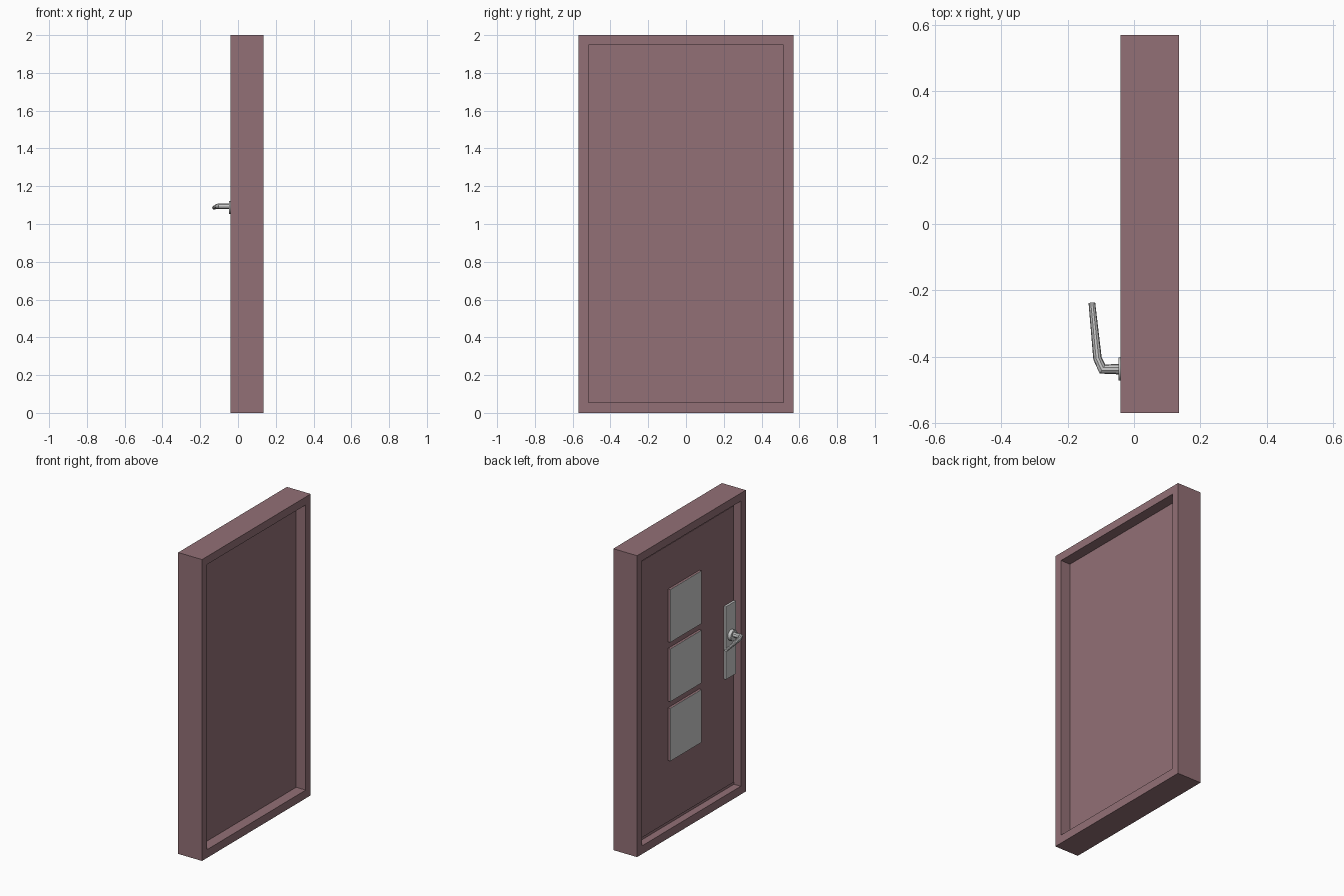
import bpy, bmesh
from mathutils import Vector

if "Cube" in bpy.data.objects:
    bpy.data.objects.remove(bpy.data.objects["Cube"])

pink = bpy.data.materials.new("painted_wood")
pink.diffuse_color = (0.29, 0.162, 0.181, 1)
pink.use_nodes = True
pink.node_tree.nodes["Principled BSDF"].inputs["Base Color"].default_value = pink.diffuse_color


def finish(name, bm, mat=None):
    bmesh.ops.recalc_face_normals(bm, faces=bm.faces)
    me = bpy.data.meshes.new(name)
    bm.to_mesh(me)
    bm.free()
    ob = bpy.data.objects.new(name, me)
    bpy.context.collection.objects.link(ob)
    if mat:
        me.materials.append(mat)
    return ob


def box(name, x, y, z, mat=None):
    """Box from (min, max) ranges on each axis."""
    bm = bmesh.new()
    bmesh.ops.create_cube(bm, size=1)
    for v in bm.verts:
        v.co = Vector([(a + b) / 2 + c * (b - a) for (a, b), c in zip((x, y, z), v.co)])
    return finish(name, bm, mat)


def ring(name, x, outer, inner, mat):
    """Rectangular surround; outer and inner are (half width, z low, z high)."""
    bm = bmesh.new()
    loops = []
    for px, (w, lo, hi) in ((x[0], outer), (x[1], outer), (x[1], inner), (x[0], inner)):
        loops.append([bm.verts.new((px, y, z)) for y, z in ((-w, lo), (w, lo), (w, hi), (-w, hi))])
    for i in range(4):
        a, b = loops[i], loops[(i + 1) % 4]
        for j in range(4):
            k = (j + 1) % 4
            bm.faces.new((a[j], a[k], b[k], b[j]))
    return finish(name, bm, mat)


# Surround, backing panel and the raised door leaf
ring("door_frame", (-0.04, 0.135), (0.57, 0, 2), (0.517, 0.055, 1.947), pink)
box("back_panel", (0.01, 0.065), (-0.517, 0.517), (0.055, 1.947), pink)
box("door_leaf", (-0.01, 0.01), (-0.487, 0.487), (0.086, 1.92), pink)

# Three square windows
for i in range(3):
    z = 0.493 + 0.394 * i
    box(f"window_rim_{i + 1}", (-0.025, -0.01), (-0.125, 0.203), (z, z + 0.35), pink)
    box(f"window_pane_{i + 1}", (-0.027, -0.025), (-0.125, 0.203), (z, z + 0.35))

# Lock plate
box("lock_plate", (-0.025, -0.01), (-0.488, -0.383), (0.81, 1.293))

# Round rose behind the handle
bpy.ops.mesh.primitive_cylinder_add(vertices=32, radius=0.035, depth=0.022,
                                    location=(-0.036, -0.437, 1.087), rotation=(0, 1.5707963, 0))
rose = bpy.context.object
rose.name = "handle_rose"
bpy.ops.object.shade_smooth_by_angle()

# Bent lever handle: swept tube with tapering radius
path = [(-0.045, -0.437, 1.094, 0.016), (-0.095, -0.437, 1.094, 0.016),
        (-0.110, -0.405, 1.094, 0.013), (-0.127, -0.237, 1.086, 0.010)]
cu = bpy.data.curves.new("lever_handle", "CURVE")
cu.dimensions = "3D"
cu.bevel_depth = 1
cu.bevel_resolution = 3
cu.use_fill_caps = True
sp = cu.splines.new("POLY")
sp.points.add(len(path) - 1)
for p, (x, y, z, r) in zip(sp.points, path):
    p.co = (x, y, z, 1)
    p.radius = r
lever = bpy.data.objects.new("lever_handle", cu)
bpy.context.collection.objects.link(lever)
bpy.ops.object.select_all(action="DESELECT")
lever.select_set(True)
bpy.context.view_layer.objects.active = lever
bpy.ops.object.convert(target="MESH")
bpy.ops.object.shade_smooth_by_angle()
